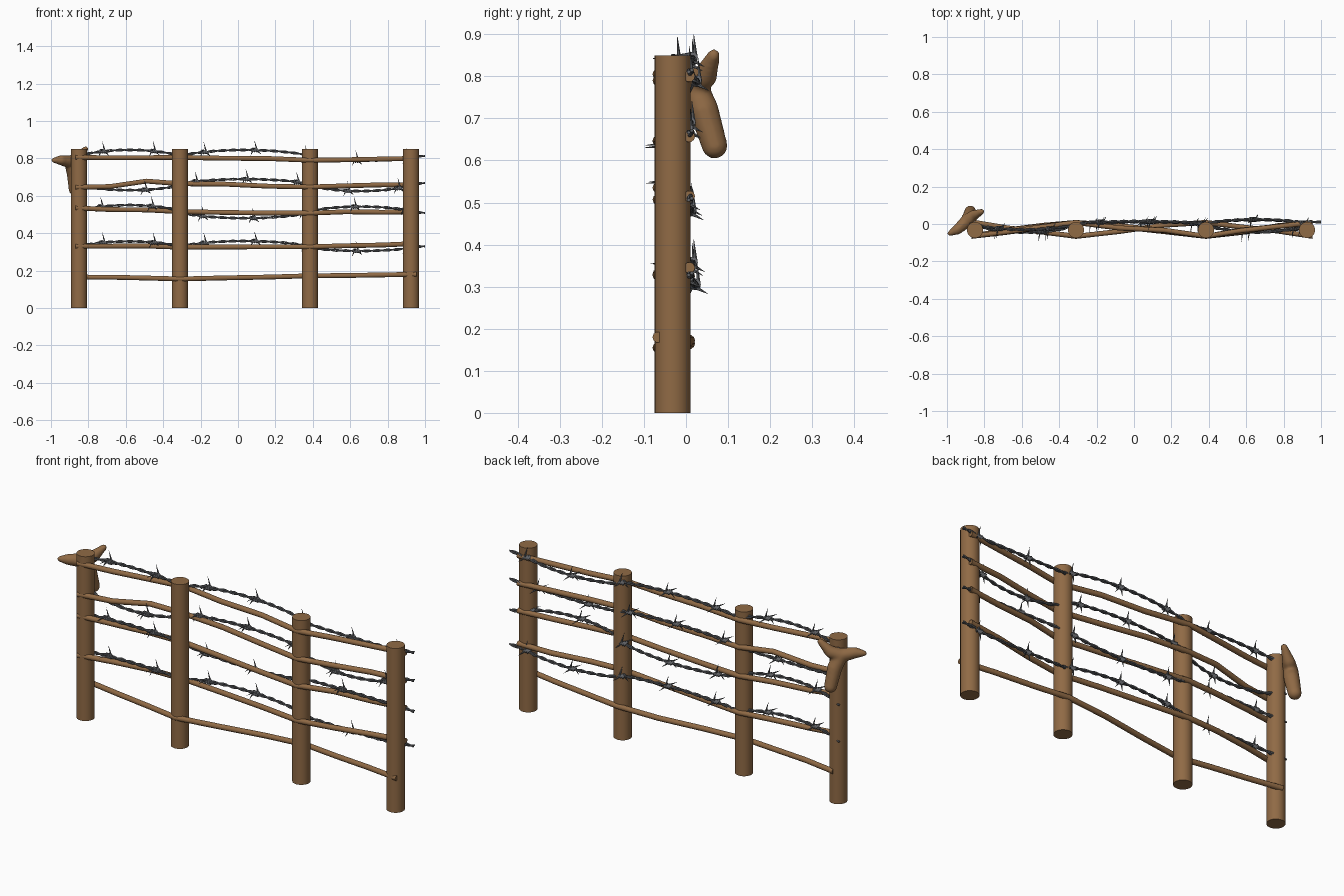
import bpy, bmesh, math, random
from mathutils import Vector, Matrix

if "Cube" in bpy.data.objects:
    bpy.data.objects.remove(bpy.data.objects["Cube"])

random.seed(4)
POSTS = (-0.85, -0.31, 0.385, 0.925)


def material(name, rgb):
    m = bpy.data.materials.new(name)
    m.diffuse_color = (*rgb, 1)
    m.use_nodes = True
    m.node_tree.nodes["Principled BSDF"].inputs["Base Color"].default_value = m.diffuse_color
    return m


WOOD = material("brown_wood", (0.28, 0.145, 0.06))
METAL = material("grey_metal", (0.125, 0.13, 0.14))


def finish(bm, name, mat, smooth=True):
    bmesh.ops.recalc_face_normals(bm, faces=bm.faces)
    me = bpy.data.meshes.new(name)
    bm.to_mesh(me)
    bm.free()
    ob = bpy.data.objects.new(name, me)
    bpy.context.collection.objects.link(ob)
    me.materials.append(mat)
    if smooth:
        bpy.context.view_layer.objects.active = ob
        ob.select_set(True)
        bpy.ops.object.shade_smooth_by_angle(angle=math.radians(40))
        ob.select_set(False)
    return ob


def tube(bm, pts, r, sides):
    """Tube along a path that runs mostly in x."""
    rings = []
    for p in pts:
        rings.append([bm.verts.new((p[0], p[1] + r * math.cos(a), p[2] + r * math.sin(a)))
                      for a in (2 * math.pi * i / sides for i in range(sides))])
    for a, b in zip(rings, rings[1:]):
        for i in range(sides):
            j = (i + 1) % sides
            bm.faces.new((a[i], a[j], b[j], b[i]))
    bm.faces.new(rings[0])
    bm.faces.new(rings[-1])


def cone(bm, a, b, r1, r2, sides):
    a, b = Vector(a), Vector(b)
    rot = (b - a).to_track_quat('Z', 'Y').to_matrix().to_4x4()
    bmesh.ops.create_cone(bm, cap_ends=True, segments=sides, radius1=r1, radius2=r2,
                          depth=(b - a).length, matrix=Matrix.Translation((a + b) / 2) @ rot)


# Posts
for i, x in enumerate(POSTS):
    bm = bmesh.new()
    cone(bm, (x, -0.032, 0), (x, -0.032, 0.85), 0.043, 0.043, 24)
    finish(bm, f"post_{i + 1}", WOOD)

# Wooden rails: F = in front of the post, B = behind; heights at the posts
SIDE = {"F": -0.066, "B": 0.008}
rails = [("FBFB", (.805, .805, .79, .80)), ("FBFB", (.645, .664, .647, .657)),
         ("FBFB", (.535, .515, .507, .515)), ("FBFB", (.33, .325, .327, .345)),
         ("BFBF", (.165, .155, .172, .18))]
for i, (weave, zs) in enumerate(rails):
    knots = [Vector((x, SIDE[s], z)) for x, s, z in zip(POSTS, weave, zs)]
    knots[0].x -= 0.02 if weave[0] == "F" else 0
    knots[-1].x += 0.03
    pts = []
    for a, b in zip(knots, knots[1:]):
        pts.append(a)
        for t in (0.33, 0.68):
            pts.append(a.lerp(b, t) + Vector((0, random.uniform(-.006, .01),
                                              random.uniform(-.003, .006))))
    pts.append(knots[-1])
    if i == 1:
        pts[2].z += 0.015
    bm = bmesh.new()
    tube(bm, pts, 0.0135, 10)
    finish(bm, f"rail_{i + 1}", WOOD)

# Barbed wires: height, bulge in z and y for each span between posts, first barb
wires = [(.808, (.037, .037, -.02), (-.03, .015, .025), -.72),
         (.66, (-.03, .029, -.035), (-.045, .01, -.045), -.495),
         (.515, (.035, -.035, .027), (-.04, .012, -.04), -.73),
         (.325, (.031, .033, -.02), (-.035, .015, .022), -.72)]


def wire_point(wire, x):
    """Wire bulges between posts and is pinched at each post."""
    z, dz, dy, _ = wire
    y = 0.0
    for a, b, bz, by in zip(POSTS, POSTS[1:], dz, dy):
        if a <= x <= b:
            s = math.sin(math.pi * (x - a) / (b - a)) ** 0.6
            z, y = z + bz * s, y + by * s
    if x > POSTS[-1]:                     # loose end carries on the last slope
        z -= 0.25 * dz[2] * (x - POSTS[-1]) / 0.075
        y += 0.01
    return Vector((x, y, z))


for i, wire in enumerate(wires):
    bm = bmesh.new()
    # two twisted strands
    n, x0 = 220, -0.88
    for phase in (0, math.pi):
        pts = []
        for k in range(n + 1):
            x = x0 + (1 - x0) * k / n
            a = phase + 2 * math.pi * x / 0.11
            pts.append(wire_point(wire, x) + Vector((0, .0042 * math.cos(a), .0042 * math.sin(a))))
        tube(bm, pts, 0.0045, 6)
    finish(bm, f"wire_{i + 1}", METAL)
    # barbs: a short coil with pointed ends
    bm = bmesh.new()
    x = wire[3]
    while x < 0.95:
        c = wire_point(wire, x)
        for dx in (-.011, 0, .011):
            cone(bm, c + Vector((dx - .004, 0, -.003)), c + Vector((dx + .004, 0, .003)),
                 0.013, 0.013, 10)
        for base, tip in (((.008, .008, 0), (-.006, .004, .055)),
                          ((-.008, 0, .008), (-.016, -.055, .004)),
                          ((.012, 0, -.006), (.03, .03, -.022)),
                          ((-.012, -.006, 0), (-.026, -.016, -.03))):
            cone(bm, c + Vector(base), c + Vector(tip), 0.0055, 0.0003, 6)
        x += 0.271
    finish(bm, f"barbs_{i + 1}", METAL)

# Horned skull hung behind the first post: sphere chains fused by remeshing
root = (-.895, .015, .78, .036)
chains = [[root, (-.945, -.03, .79, .028), (-.985, -.05, .79, .014)],
          [root, (-.86, .045, .80, .03), (-.815, .066, .85, .016)],
          [root, (-.88, .042, .72, .037), (-.875, .068, .635, .032)]]
bm = bmesh.new()
for ch in chains:
    for p, q in zip(ch, ch[1:]):
        for k in range(9):
            v = Vector(p).lerp(Vector(q), k / 8)
            bmesh.ops.create_icosphere(bm, subdivisions=2, radius=v[3],
                                       matrix=Matrix.Translation(v[:3]))
skull = finish(bm, "horned_skull", WOOD, smooth=False)
mod = skull.modifiers.new("fuse", 'REMESH')
mod.mode = 'VOXEL'
mod.voxel_size = 0.006
mod.use_smooth_shade = True
mod = skull.modifiers.new("soften", 'SMOOTH')
mod.factor, mod.iterations = 0.5, 8
